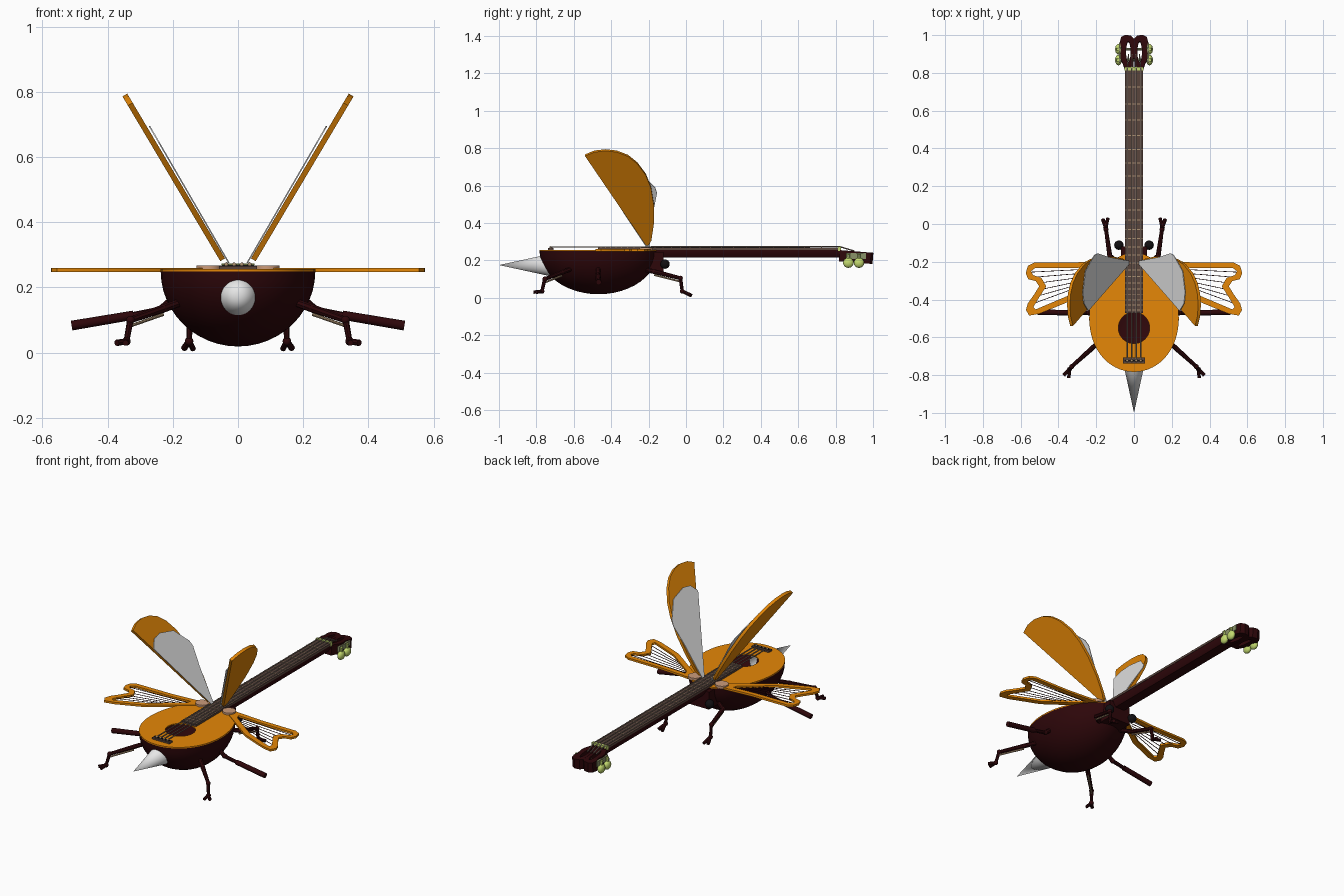
import bpy, bmesh, math
from mathutils import Matrix, Vector

if "Cube" in bpy.data.objects:
    bpy.data.objects.remove(bpy.data.objects["Cube"])


def material(name, r, g, b):
    m = bpy.data.materials.new(name)
    m.use_nodes = True
    m.diffuse_color = (r, g, b, 1)
    m.node_tree.nodes["Principled BSDF"].inputs["Base Color"].default_value = (r, g, b, 1)
    return m


DARK = material("dark red wood", 0.027, 0.002, 0.003)
ORANGE = material("orange wood", 0.79, 0.245, 0.002)
BROWN = material("fretboard brown", 0.1, 0.058, 0.046)
BRONZE = material("light bronze", 0.42, 0.29, 0.17)
SILVER = material("pale grey", 0.8, 0.8, 0.8)
STRING = material("string tan", 0.24, 0.18, 0.145)
GREEN = material("pale green", 0.55, 0.7, 0.16)
PINK = material("pale copper", 0.6, 0.33, 0.2)
BLACK = material("black", 0.006, 0.005, 0.006)
OLIVE = material("dull olive", 0.26, 0.29, 0.14)


def finish(ob, mat, smooth=True):
    ob.data.materials.clear()
    ob.data.materials.append(mat)
    bpy.ops.object.select_all(action="DESELECT")
    ob.select_set(True)
    bpy.context.view_layer.objects.active = ob
    if smooth:
        bpy.ops.object.shade_smooth_by_angle(angle=math.radians(35))
    return ob


def from_bmesh(name, bm, mat, smooth=True):
    bmesh.ops.recalc_face_normals(bm, faces=bm.faces)
    me = bpy.data.meshes.new(name)
    bm.to_mesh(me)
    bm.free()
    ob = bpy.data.objects.new(name, me)
    bpy.context.collection.objects.link(ob)
    return finish(ob, mat, smooth)


def box(name, lo, hi, mat):
    bm = bmesh.new()
    lo, hi = Vector(lo), Vector(hi)
    size = [abs(d) for d in hi - lo]
    bmesh.ops.create_cube(bm, size=1, matrix=Matrix.Translation((lo + hi) / 2) @ Matrix.Diagonal((*size, 1)))
    return from_bmesh(name, bm, mat, False)


def ball(name, centre, radii, mat):
    bm = bmesh.new()
    bmesh.ops.create_uvsphere(bm, u_segments=20, v_segments=12, radius=1,
                              matrix=Matrix.Translation(centre) @ Matrix.Diagonal((*radii, 1)))
    return from_bmesh(name, bm, mat)


def chain(name, pts, radii, mat, sides=8):
    """Rods running from point to point, one radius per point."""
    bm = bmesh.new()
    pts = [Vector(p) for p in pts]
    for i, (a, b) in enumerate(zip(pts, pts[1:])):
        rot = (b - a).to_track_quat("Z", "Y").to_matrix().to_4x4()
        bmesh.ops.create_cone(bm, cap_ends=True, segments=sides, radius1=radii[i], radius2=radii[i + 1],
                              depth=(b - a).length, matrix=Matrix.Translation((a + b) / 2) @ rot)
    return from_bmesh(name, bm, mat)


def plate(name, outlines, thick, mat, matrix):
    """Flat plate; any outline inside the first becomes a hole."""
    cu = bpy.data.curves.new(name, "CURVE")
    cu.dimensions, cu.fill_mode, cu.extrude = "2D", "BOTH", thick / 2
    for pts in outlines:
        sp = cu.splines.new("POLY")
        sp.points.add(len(pts) - 1)
        for p, (x, y) in zip(sp.points, pts):
            p.co = (x, y, 0, 1)
        sp.use_cyclic_u = True
    ob = bpy.data.objects.new(name, cu)
    bpy.context.collection.objects.link(ob)
    ob.matrix_world = matrix
    bpy.ops.object.select_all(action="DESELECT")
    ob.select_set(True)
    bpy.context.view_layer.objects.active = ob
    bpy.ops.object.convert(target="MESH")
    return finish(bpy.context.view_layer.objects.active, mat)


def oval(cx, cy, rx, ry, n=28):
    return [(cx + rx * math.cos(2 * math.pi * i / n), cy + ry * math.sin(2 * math.pi * i / n)) for i in range(n)]


def level(z):
    return Matrix.Translation((0, 0, z))


# Hollow egg-shaped bowl body and its soundboard with an open sound hole
def egg(nx, ny):
    return 0.236 * nx * (1 - 0.1 * ny), -0.467 + 0.316 * ny


bm = bmesh.new()
bmesh.ops.create_uvsphere(bm, u_segments=48, v_segments=24, radius=1)
bmesh.ops.bisect_plane(bm, geom=bm.verts[:] + bm.edges[:] + bm.faces[:], plane_co=(0, 0, 0),
                       plane_no=(0, 0, 1), clear_outer=True)
for v in bm.verts:
    x, y = egg(v.co.x, v.co.y)
    v.co = (x, y, 0.249 + 0.23 * v.co.z)
from_bmesh("body_bowl", bm, DARK)
plate("soundboard", [[egg(x, y) for x, y in oval(0, 0, 1, 1, 64)], oval(0, -0.55, 0.083, 0.083, 40)],
      0.007, ORANGE, level(0.2525))
box("bridge", (-0.058, -0.738, 0.255), (0.058, -0.708, 0.266), BROWN)
box("bridge_saddle", (-0.05, -0.727, 0.26), (0.05, -0.719, 0.27), BLACK)
for i in range(4):
    ball("bridge_pin", (-0.036 + 0.024 * i, -0.723, 0.27), (0.007, 0.007, 0.006), BRONZE)

# Tail spike, rounded in shading right up to its tip, its root inside the bowl
bm = bmesh.new()
bmesh.ops.create_cone(bm, cap_ends=False, segments=48, radius1=0.065, radius2=0, depth=0.3,
                      matrix=Matrix.Translation((0, -0.85, 0.175)) @ Matrix.Rotation(math.pi / 2, 4, "X"))
bmesh.ops.remove_doubles(bm, verts=bm.verts, dist=0.0001)
spike = from_bmesh("tail_spike", bm, SILVER, False)
bpy.ops.object.shade_smooth()

# Head and eyes
box("head_block", (-0.07, -0.21, 0.14), (0.07, -0.12, 0.245), DARK)
for s in (-1, 1):
    chain("eye_stalk", [(s * 0.05, -0.14, 0.18), (s * 0.08, -0.112, 0.18)], [0.012, 0.012], DARK)
    ball("eye", (s * 0.08, -0.112, 0.18), (0.025, 0.025, 0.025), BLACK)

# Neck, fretboard, frets, nut and strings
plate("neck", [[(-0.046, 0.26), (0.046, 0.26), (0.046, 0.24), (0.03, 0.215),
                (-0.03, 0.215), (-0.046, 0.24)]], 1.0, DARK,
      Matrix.Translation((0, 0.33, 0)) @ Matrix.Rotation(math.pi / 2, 4, "X"))
box("fretboard", (-0.048, -0.47, 0.255), (0.048, 0.82, 0.268), BROWN)
for i in range(24):
    y = 0.82 - 1.7 * (1 - 0.5 ** ((i + 1) / 12))
    box("fret", (-0.047, y - 0.0025, 0.266), (0.047, y + 0.0025, 0.2705), BRONZE)
box("nut", (-0.05, 0.813, 0.25), (0.05, 0.83, 0.274), GREEN)
for i in range(4):
    x = -0.036 + 0.024 * i
    chain("string", [(x, -0.723, 0.271), (x, 0.82, 0.274), (x * 0.8, 0.9, 0.25)], [0.0035] * 3, STRING, 6)

# Slotted headstock, tilted back, with tuning machines
tilt = Matrix.Translation((0, 0.82, 0.225)) @ Matrix.Rotation(-0.08, 4, "X")
for s in (-1, 1):
    lobe = [(s * 0.002, 0), (s * 0.05, 0), (s * 0.058, 0.025), (s * 0.07, 0.05), (s * 0.073, 0.08), (s * 0.066, 0.11),
            (s * 0.075, 0.14), (s * 0.068, 0.168), (s * 0.045, 0.18), (s * 0.015, 0.175), (0, 0.16)]
    plate("headstock", [lobe, oval(s * 0.03, 0.09, 0.012, 0.055)], 0.06, DARK, tilt)
    box("tuner_plate", (s * 0.068, 0.855, 0.208), (s * 0.079, 0.962, 0.24), OLIVE)
    for y in (0.868, 0.925):
        chain("peg_shaft", [(0, y, 0.223), (s * 0.092, y, 0.223)], [0.007, 0.007], OLIVE)
        chain("peg_stem", [(s * 0.083, y, 0.235), (s * 0.083, y, 0.19)], [0.009, 0.009], GREEN)
        ball("peg_knob", (s * 0.082, y, 0.187), (0.018, 0.028, 0.027), GREEN)


# Raised wing covers and pale inner wings, outlined by (y, z) on a leaning plane
def leaning(s, x0, z0, slope):
    v = Vector((s * slope, 0, 1))
    n = Vector((0, 1, 0)).cross(v).normalized()
    m = Matrix.Identity(4)
    for c, col in enumerate((Vector((0, 1, 0)), v, n, Vector((s * (x0 - slope * z0), 0, 0)))):
        for r in range(3):
            m[r][c] = col[r]
    return m


cover = [(-0.215, 0.285), (-0.54, 0.762), (-0.49, 0.783), (-0.43, 0.79), (-0.37, 0.783), (-0.31, 0.76),
         (-0.26, 0.72), (-0.215, 0.66), (-0.187, 0.59), (-0.172, 0.5), (-0.172, 0.4), (-0.185, 0.31), (-0.2, 0.285)]
inner = [(-0.215, 0.275), (-0.46, 0.645), (-0.42, 0.685), (-0.36, 0.695), (-0.25, 0.672), (-0.165, 0.59),
         (-0.155, 0.56), (-0.175, 0.46), (-0.195, 0.275)]
for s in (-1, 1):
    plate("wing_cover", [cover], 0.017, ORANGE, leaning(s, 0.047, 0.285, 0.594))
    plate("inner_wing", [inner], 0.004, SILVER, leaning(s, 0.028, 0.275, 0.58))

# Flat harp wings with strings and pivot discs
frame = [(0.07, -0.185), (0.3, -0.203), (0.53, -0.205), (0.562, -0.222), (0.573, -0.26), (0.56, -0.292),
         (0.52, -0.302), (0.502, -0.33), (0.53, -0.375), (0.562, -0.42), (0.572, -0.455), (0.555, -0.485),
         (0.5, -0.475), (0.33, -0.405), (0.09, -0.23)]
hole = [(0.16, -0.222), (0.3, -0.232), (0.525, -0.234), (0.545, -0.25), (0.535, -0.27), (0.49, -0.285),
        (0.465, -0.33), (0.5, -0.385), (0.533, -0.44), (0.52, -0.452), (0.345, -0.378), (0.17, -0.25)]
ends = [(0.54, -0.255), (0.5, -0.28), (0.475, -0.31), (0.475, -0.345), (0.495, -0.38), (0.52, -0.42)]
for s in (-1, 1):
    plate("harp_wing", [[(s * x, y) for x, y in p] for p in (frame, hole)], 0.012, ORANGE, level(0.254))
    for i, (x, y) in enumerate(ends):
        chain("harp_string", [(s * (0.165 + 0.024 * i), -0.235 - 0.019 * i, 0.254), (s * (x + 0.01), y, 0.254)],
              [0.002] * 2, DARK, 6)
    plate("pivot_disc", [oval(s * 0.09, -0.213, 0.038, 0.036)], 0.016, PINK, level(0.26))

# Jointed legs
front = [(0.06, -0.22, 0.15), (0.128, -0.17, 0.14), (0.148, -0.03, 0.105), (0.15, -0.02, 0.035), (0.165, 0.025, 0.014)]
rear = [(0.16, -0.6, 0.16), (0.23, -0.665, 0.135), (0.33, -0.755, 0.1), (0.342, -0.77, 0.035), (0.372, -0.8, 0.03)]
middle = [(0.19, -0.47, 0.17), (0.24, -0.47, 0.13), (0.32, -0.47, 0.115)]
for s in (-1, 1):
    for name, pts, claw in (("front_leg", front, (0.138, 0.03, 0.012)), ("rear_leg", rear, (0.345, -0.815, 0.03))):
        p = [Vector((s * x, y, z)) for x, y, z in pts]
        chain(name, p, [0.012, 0.013, 0.01, 0.009, 0.01], DARK)
        for joint in p[1:4]:
            ball(name + "_joint", joint, (0.013,) * 3, DARK)
        chain(name + "_claw", [p[3], (s * claw[0], claw[1], claw[2])], [0.009, 0.009], DARK)
        drop = Vector((0, 0, -0.018))
        chain(name + "_piston", [p[1] + drop, p[2] + drop], [0.005, 0.005], BRONZE)
    p = [(s * x, y, z) for x, y, z in middle]
    chain("middle_leg", p, [0.014, 0.011, 0.01], DARK)
    chain("middle_shin", [p[2], (s * 0.51, -0.467, 0.083)], [0.014, 0.015], DARK, 12)
    ball("middle_joint", p[1], (0.014,) * 3, DARK)
